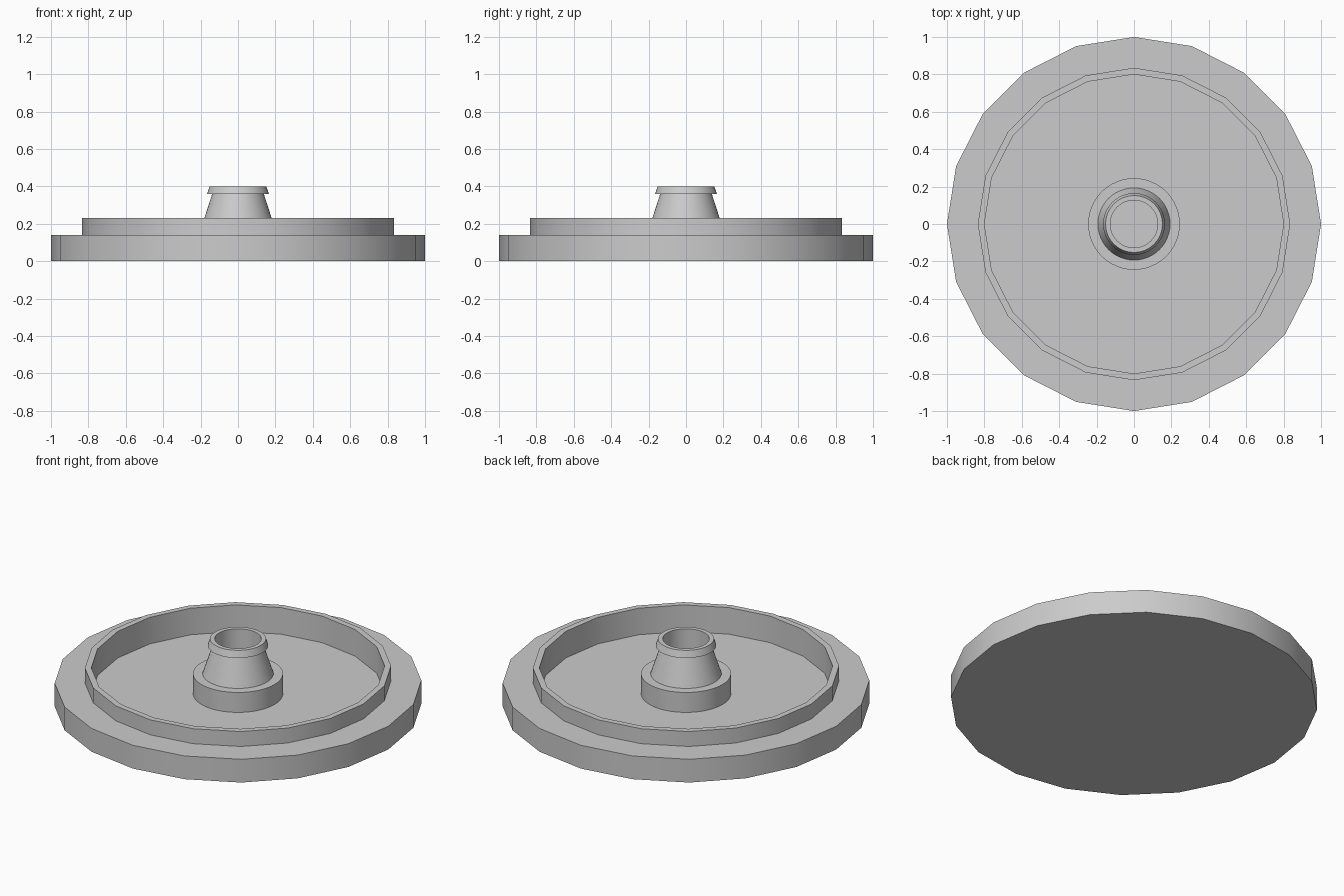
import bpy, bmesh
from math import cos, sin, pi, radians

if "Cube" in bpy.data.objects:
    bpy.data.objects.remove(bpy.data.objects["Cube"])


def lathe(name, profile, sides):
    """Revolve an (r, z) profile about z; r = 0 points become single poles."""
    bm = bmesh.new()
    rings = []
    for r, z in profile:
        if r == 0:
            rings.append([bm.verts.new((0, 0, z))])
        else:
            rings.append([bm.verts.new((r * cos(2 * pi * i / sides),
                                        r * sin(2 * pi * i / sides), z))
                          for i in range(sides)])
    for a, b in zip(rings, rings[1:]):
        if len(a) == 1 or len(b) == 1:
            bm.faces.new(b if len(a) == 1 else a)   # flat cap
            bm.verts.remove(a[0] if len(a) == 1 else b[0])
            continue
        for i in range(sides):
            j = (i + 1) % sides
            bm.faces.new((a[i], a[j], b[j], b[i]))
    bmesh.ops.recalc_face_normals(bm, faces=bm.faces)
    mesh = bpy.data.meshes.new(name)
    bm.to_mesh(mesh)
    bm.free()
    obj = bpy.data.objects.new(name, mesh)
    bpy.context.collection.objects.link(obj)
    bpy.ops.object.select_all(action='DESELECT')
    obj.select_set(True)
    bpy.context.view_layer.objects.active = obj
    bpy.ops.object.shade_smooth_by_angle(angle=radians(30))
    return obj


FLOOR = 0.07

# Stepped dish: wide flange, thin raised rim, recessed floor
lathe("base_dish", [(0, 0), (1, 0), (1, 0.14), (0.835, 0.14), (0.835, 0.23),
                    (0.80, 0.23), (0.80, FLOOR), (0, FLOOR)], 20)

# Central hub: collar, tapered neck, flared lip and open bore
lathe("hub_nozzle", [(0, FLOOR), (0.245, FLOOR), (0.245, 0.19), (0.193, 0.19),
                     (0.138, 0.36), (0.165, 0.36), (0.152, 0.40),
                     (0.127, 0.40), (0.127, FLOOR + 0.005),
                     (0, FLOOR + 0.005)], 48)
